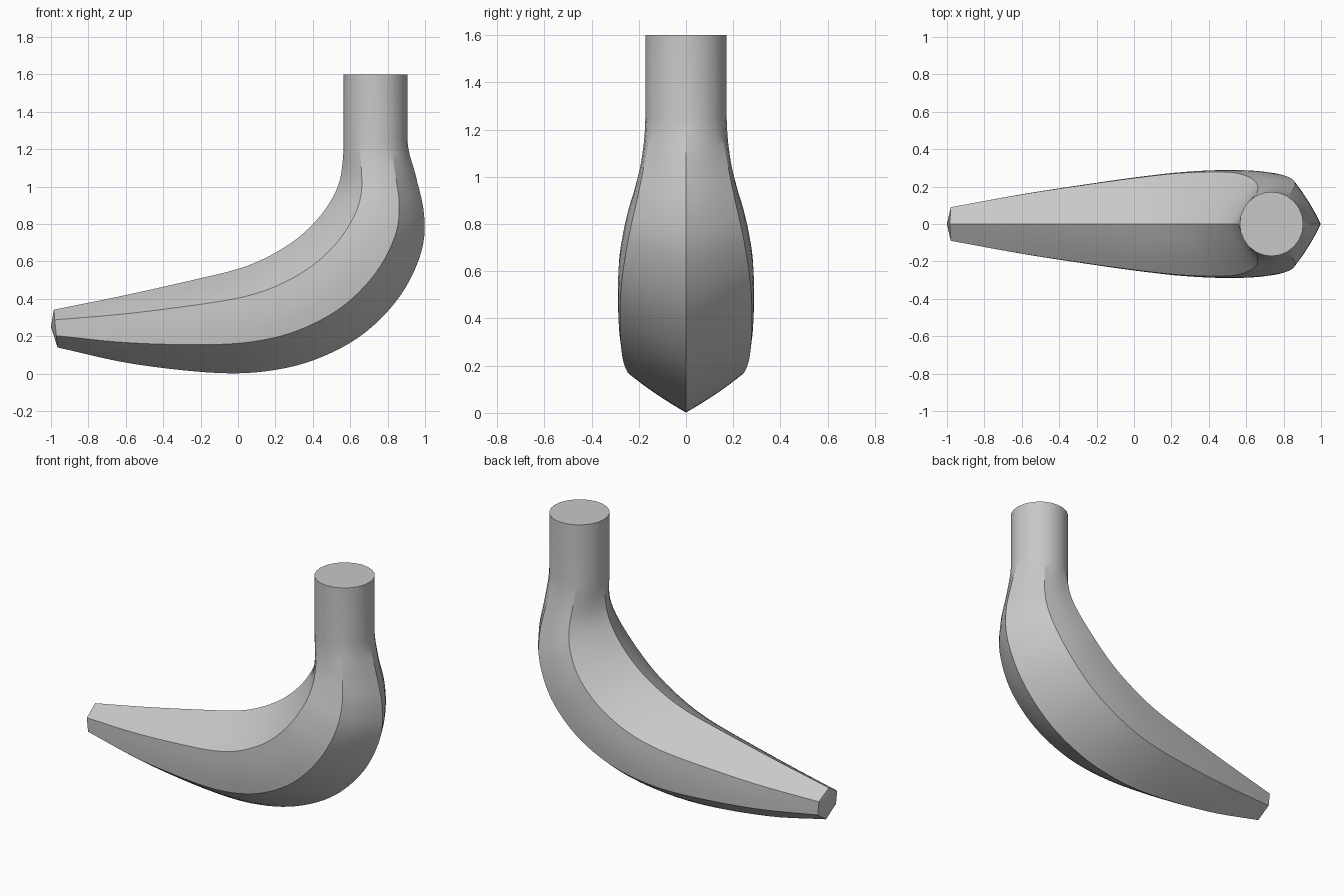
import bpy
import bmesh
from math import sin, cos, pi
from mathutils import Vector

cube = bpy.data.objects.get("Cube")
if cube:
    bpy.data.objects.remove(cube, do_unlink=True)

STEPS = 5      # rings between two key sections
PER_EDGE = 4   # segments along each side of the six-sided section

# Key sections: inner ridge x, z, outer ridge x, z, half width, roundness
sections = [
    (-.985, .342, -.965, .14, .09, 0),
    (-.6, .42, -.56, .052, .16, .08),
    (-.2, .51, -.1, .003, .222, .15),
    (0, .56, .2, .02, .252, .2),
    (.15, .62, .45, .09, .271, .22),
    (.3, .71, .68, .22, .279, .22),
    (.42, .82, .87, .42, .274, .22),
    (.5, .93, .98, .65, .245, .25),
    (.54, 1.02, .995, .85, .208, .3),
    (.557, 1.11, .95, 1.06, .173, .5),
    (.565, 1.25, .905, 1.25, .149, 1),
    (.565, 1.6, .905, 1.6, .149, 1),
]


def smooth_path(keys):
    """Pass a Catmull-Rom curve through the key sections, straight at the neck."""
    rows = [Vector(k) for k in keys]
    rows = [2 * rows[0] - rows[1]] + rows
    for i in range(1, len(rows) - 2):
        a, b, c, d = rows[i - 1:i + 3]
        for s in range(STEPS):
            t = s / STEPS
            yield .5 * (2 * b + (c - a) * t + (2 * a - 5 * b + 4 * c - d) * t ** 2
                        + (3 * b - a - 3 * c + d) * t ** 3)
    yield rows[-2]
    yield rows[-1]


def ring_points(row):
    """Six-sided section that blends into a circle as roundness grows."""
    ix, iz, ox, oz, width, rounding = row
    rounding = min(max(rounding, 0), 1)
    inner, outer = Vector((ix, 0, iz)), Vector((ox, 0, oz))
    centre, half = (inner + outer) / 2, (outer - inner) / 2
    side = Vector((0, width, 0))
    upper, lower = inner.lerp(outer, .27), inner.lerp(outer, .69)
    corners = [outer, lower + side, upper + side, inner, upper - side, lower - side]
    round_width = Vector((0, width / sin(pi / 3), 0))
    points = []
    for i in range(6):
        for j in range(PER_EDGE):
            angle = (i + j / PER_EDGE) * pi / 3
            flat = corners[i].lerp(corners[(i + 1) % 6], j / PER_EDGE)
            curved = centre + half * cos(angle) + round_width * sin(angle)
            points.append(flat.lerp(curved, rounding))
    return points


# Loft the bent body and its straight neck
bm = bmesh.new()
rings = [[bm.verts.new(p) for p in ring_points(r)] for r in smooth_path(sections)]
count = len(rings[0])
for low, high in zip(rings, rings[1:]):
    for i in range(count):
        k = (i + 1) % count
        bm.faces.new((low[i], low[k], high[k], high[i]))

# Flat neck cap and shallow pointed tip
bm.faces.new(rings[-1])
tip = bm.verts.new((-1, 0, .25))
for i in range(count):
    bm.faces.new((tip, rings[0][(i + 1) % count], rings[0][i]))
bmesh.ops.recalc_face_normals(bm, faces=bm.faces)

mesh = bpy.data.meshes.new("curved_body")
bm.to_mesh(mesh)
bm.free()
body = bpy.data.objects.new("curved_body", mesh)
bpy.context.collection.objects.link(body)

# Plain grey material
grey = bpy.data.materials.new("plain_grey")
grey.use_nodes = True
colour = (.58, .58, .58, 1)
grey.diffuse_color = colour
grey.node_tree.nodes["Principled BSDF"].inputs["Base Color"].default_value = colour
mesh.materials.append(grey)

# Smooth surfaces with crisp ridges
bpy.ops.object.select_all(action="DESELECT")
body.select_set(True)
bpy.context.view_layer.objects.active = body
bpy.ops.object.shade_smooth_by_angle(angle=pi / 9)
